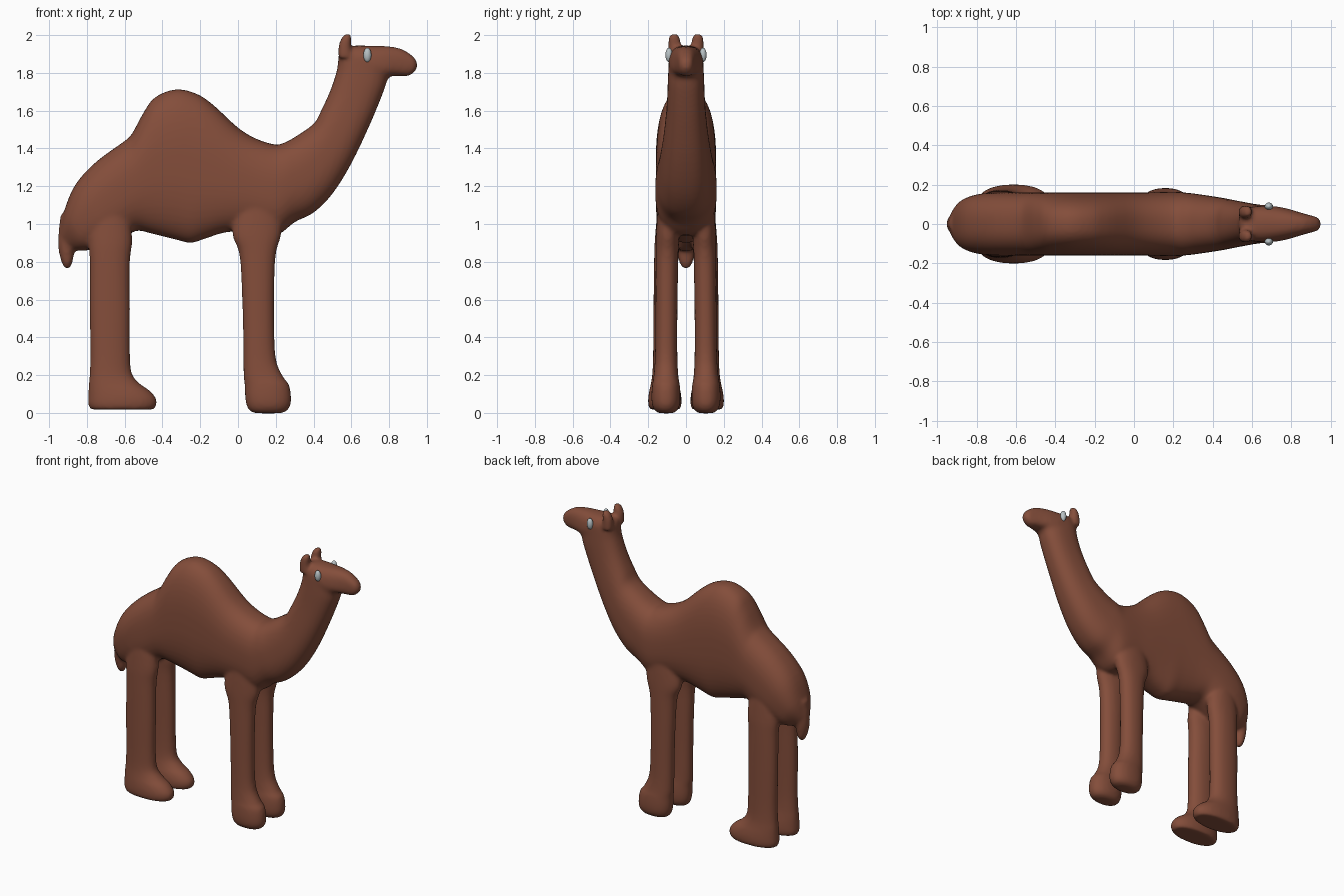
import bpy, bmesh, math
from mathutils import Vector


def material(name, rgb):
    m = bpy.data.materials.new(name)
    m.diffuse_color = (*rgb, 1)
    return m


BROWN = material("brown hide", (0.23, 0.075, 0.043))
GREY = material("eye grey", (0.48, 0.54, 0.56))


def smooth_path(keys, steps=4):
    """Catmull-Rom interpolation of section tuples."""
    out = []
    for i in range(len(keys) - 1):
        a, b = keys[max(i - 1, 0)], keys[i]
        c, d = keys[i + 1], keys[min(i + 2, len(keys) - 1)]
        for s in range(steps):
            t = s / steps
            out.append([q + 0.5 * t * (r - p + t * (2*p - 5*q + 4*r - w + t * (3*(q - r) + w - p)))
                        for p, q, r, w in zip(a, b, c, d)])
    out.append(list(keys[-1]))
    return out


def loft(bm, keys, power=2.0, n=32):
    """Closed tube; section = two outline points (x,z),(x,z), y centre, half width."""
    rings = []
    for x1, z1, x2, z2, yc, hw in smooth_path(keys):
        c = Vector(((x1 + x2) / 2, yc, (z1 + z2) / 2))
        u = Vector(((x1 - x2) / 2, 0, (z1 - z2) / 2))
        ring = []
        for k in range(n):
            a = 2 * math.pi * k / n
            ca, sa = math.cos(a), math.sin(a)
            e = 2 / power
            p = c + u * math.copysign(abs(ca) ** e, ca)
            p.y += hw * math.copysign(abs(sa) ** e, sa)
            ring.append(bm.verts.new(p))
        rings.append(ring)
    faces = [bm.faces.new((r[k], r[(k + 1) % n], s[(k + 1) % n], s[k]))
             for r, s in zip(rings, rings[1:]) for k in range(n)]
    faces += [bm.faces.new(rings[0]), bm.faces.new(rings[-1])]
    bmesh.ops.recalc_face_normals(bm, faces=faces)


# Trunk from rump over the hump: back x, z, belly x, z, half width
trunk = [
    (-.945, .95, -.86, .86, .06), (-.92, 1.07, -.80, .86, .12),
    (-.86, 1.21, -.72, .88, .15), (-.75, 1.33, -.65, .90, .16),
    (-.60, 1.44, -.56, .955, .16), (-.56, 1.48, -.52, .965, .16),
    (-.50, 1.59, -.46, .95, .16), (-.44, 1.67, -.40, .935, .16),
    (-.33, 1.713, -.32, .915, .16), (-.22, 1.69, -.25, .90, .16),
    (-.13, 1.63, -.18, .92, .16), (0, 1.51, -.07, .955, .16),
    (.10, 1.45, .05, .96, .16), (.20, 1.42, .20, .94, .163),
    (.25, 1.433, .30, 1.01, .158)]
# Neck and head
neck = [
    (.30, 1.46, .40, 1.06, .148), (.40, 1.53, .50, 1.16, .132),
    (.44, 1.60, .60, 1.32, .117), (.49, 1.71, .70, 1.53, .102),
    (.525, 1.82, .77, 1.70, .096), (.54, 1.92, .79, 1.76, .092),
    (.60, 1.943, .805, 1.78, .09), (.72, 1.943, .83, 1.783, .077),
    (.80, 1.94, .86, 1.783, .062), (.87, 1.925, .90, 1.783, .047),
    (.93, 1.885, .93, 1.80, .035), (.948, 1.855, .948, 1.825, .018)]
# Tail, legs and ears: x back, x front, z, y centre, half width
tail = [(-.94, -.80, 1.05, 0, .06), (-.952, -.85, .93, 0, .055),
        (-.95, -.865, .86, 0, .048), (-.935, -.875, .80, 0, .037),
        (-.92, -.89, .765, 0, .018)]
hind_leg = [
    (-.76, -.59, 1.15, .085, .06), (-.79, -.56, .93, .098, .066),
    (-.785, -.572, .80, .105, .064), (-.785, -.572, .55, .11, .062),
    (-.782, -.572, .32, .112, .062), (-.785, -.562, .21, .112, .066),
    (-.79, -.52, .155, .112, .074), (-.792, -.47, .12, .112, .082),
    (-.793, -.435, .08, .112, .088), (-.793, -.43, .045, .112, .088),
    (-.78, -.445, .018, .112, .08)]
front_leg = [
    (-.01, .24, 1.1, .09, .06), (-.03, .23, .95, .096, .062),
    (.005, .202, .85, .10, .06), (.018, .193, .70, .102, .059),
    (.026, .192, .45, .104, .058), (.028, .202, .28, .105, .06),
    (.03, .24, .19, .106, .066), (.035, .27, .15, .106, .073),
    (.037, .281, .09, .106, .077), (.045, .278, .04, .106, .073),
    (.065, .255, .008, .106, .055), (.10, .22, -.002, .106, .03)]
ear = [(.53, .605, 1.88, .06, .034), (.532, .598, 1.94, .061, .033),
       (.545, .60, 1.98, .062, .031), (.56, .598, 2.0, .062, .022),
       (.57, .592, 2.007, .062, .01)]

bm = bmesh.new()
loft(bm, [(a, b, c, d, 0, w) for a, b, c, d, w in trunk + neck], 2.5, 48)
loft(bm, [(a, z, b, z, y, w) for a, b, z, y, w in tail])
for side in (1, -1):
    for part in (hind_leg, front_leg, ear):
        loft(bm, [(a, z, b, z, side * y, w) for a, b, z, y, w in part], 2.2)
mesh = bpy.data.meshes.new("camel_body")
bm.to_mesh(mesh)
bm.free()
body = bpy.data.objects.new("camel_body", mesh)
bpy.context.collection.objects.link(body)
mesh.materials.append(BROWN)

# Fuse the parts into one skin with soft joints
fuse = body.modifiers.new("fuse", 'REMESH')
fuse.mode = 'VOXEL'
fuse.voxel_size = 0.011
fuse.use_smooth_shade = True
soften = body.modifiers.new("soften", 'SMOOTH')
soften.factor = 0.5
soften.iterations = 8

# Eyes
for side, label in ((-1, "right"), (1, "left")):
    bpy.ops.mesh.primitive_uv_sphere_add(segments=24, ring_count=16, radius=1,
                                         location=(.685, side * .09, 1.895))
    eye = bpy.context.object
    eye.name = label + "_eye"
    eye.scale = (.021, .019, .038)
    eye.data.materials.append(GREY)
    bpy.ops.object.shade_smooth()
